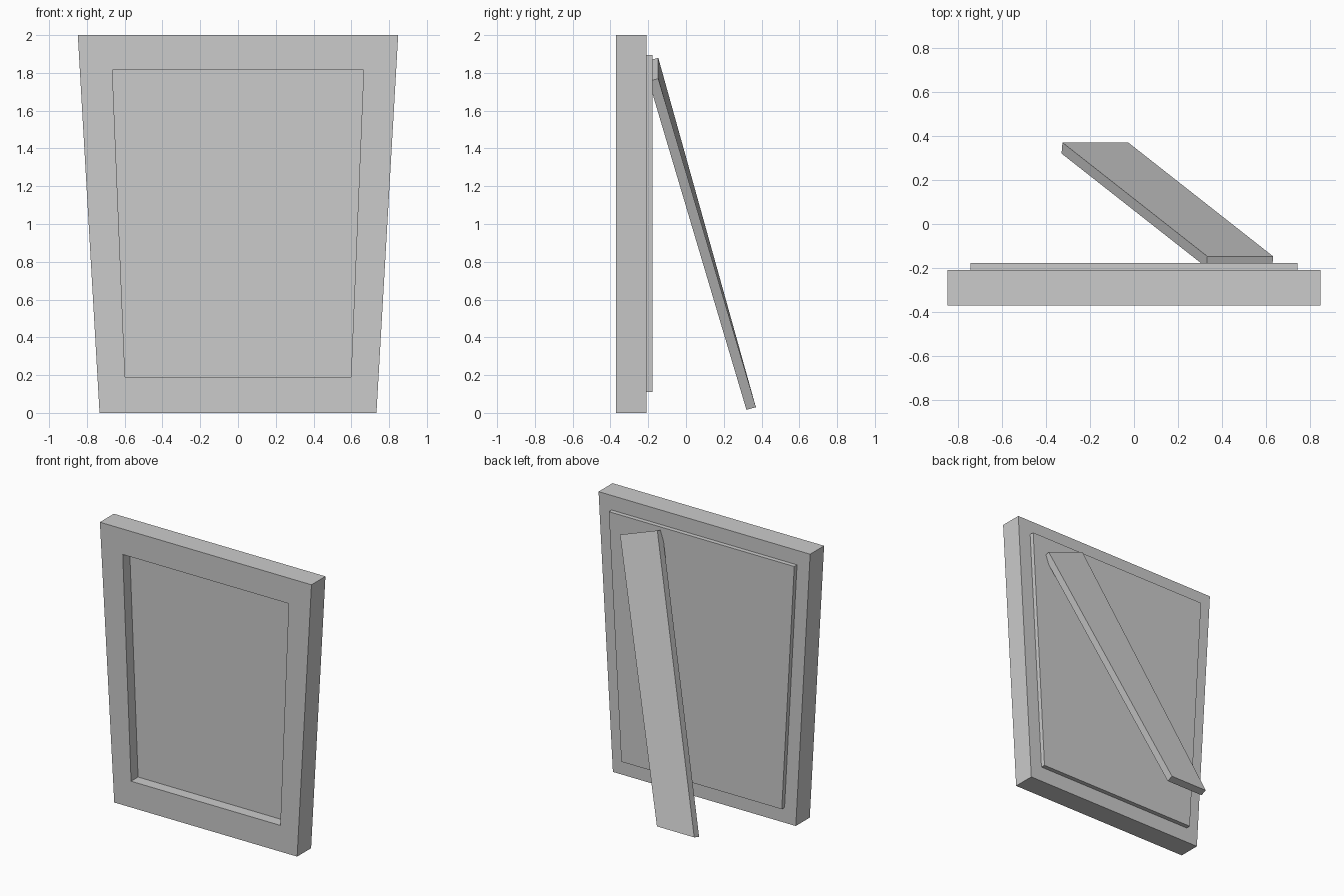
import bpy
import bmesh

if "Cube" in bpy.data.objects:
    bpy.data.objects.remove(bpy.data.objects["Cube"])


def loft(name, loops):
    """Skin a series of matching closed loops and cap both ends."""
    bm = bmesh.new()
    rings = [[bm.verts.new(p) for p in loop] for loop in loops]
    for a, b in zip(rings, rings[1:]):
        n = len(a)
        for i in range(n):
            j = (i + 1) % n
            bm.faces.new((a[i], a[j], b[j], b[i]))
    bm.faces.new(rings[0])
    bm.faces.new(rings[-1])
    bmesh.ops.recalc_face_normals(bm, faces=bm.faces)
    mesh = bpy.data.meshes.new(name)
    bm.to_mesh(mesh)
    bm.free()
    obj = bpy.data.objects.new(name, mesh)
    bpy.context.collection.objects.link(obj)
    return obj


def trapezoid(y, z0, z1, half0, half1):
    """Symmetric outline, half-width half0 at z0 and half1 at z1."""
    return [(-half0, y, z0), (half0, y, z0), (half1, y, z1), (-half1, y, z1)]


OUTER = (0.0, 2.0, 0.733, 0.848)
OPENING = (0.19, 1.815, 0.598, 0.665)
BACKING = (0.11, 1.895, 0.643, 0.743)

# Board with raised border and recessed front
loft("frame", [
    trapezoid(-0.21, *OUTER),
    trapezoid(-0.37, *OUTER),
    trapezoid(-0.37, *OPENING),
    trapezoid(-0.29, *OPENING),
])

# Thin plate on the rear
loft("back_panel", [
    trapezoid(-0.21, *BACKING),
    trapezoid(-0.178, *BACKING),
])

# Slanted prop, its top end sunk into the back panel
leg_back = [(-0.325, 0.37, 0.03), (-0.026, 0.37, 0.03),
            (0.632, -0.147, 1.77), (0.333, -0.147, 1.88)]
leg_front = [(x - 0.004, y - 0.05, z - 0.014) for x, y, z in leg_back]
loft("support_leg", [leg_back, leg_front])
